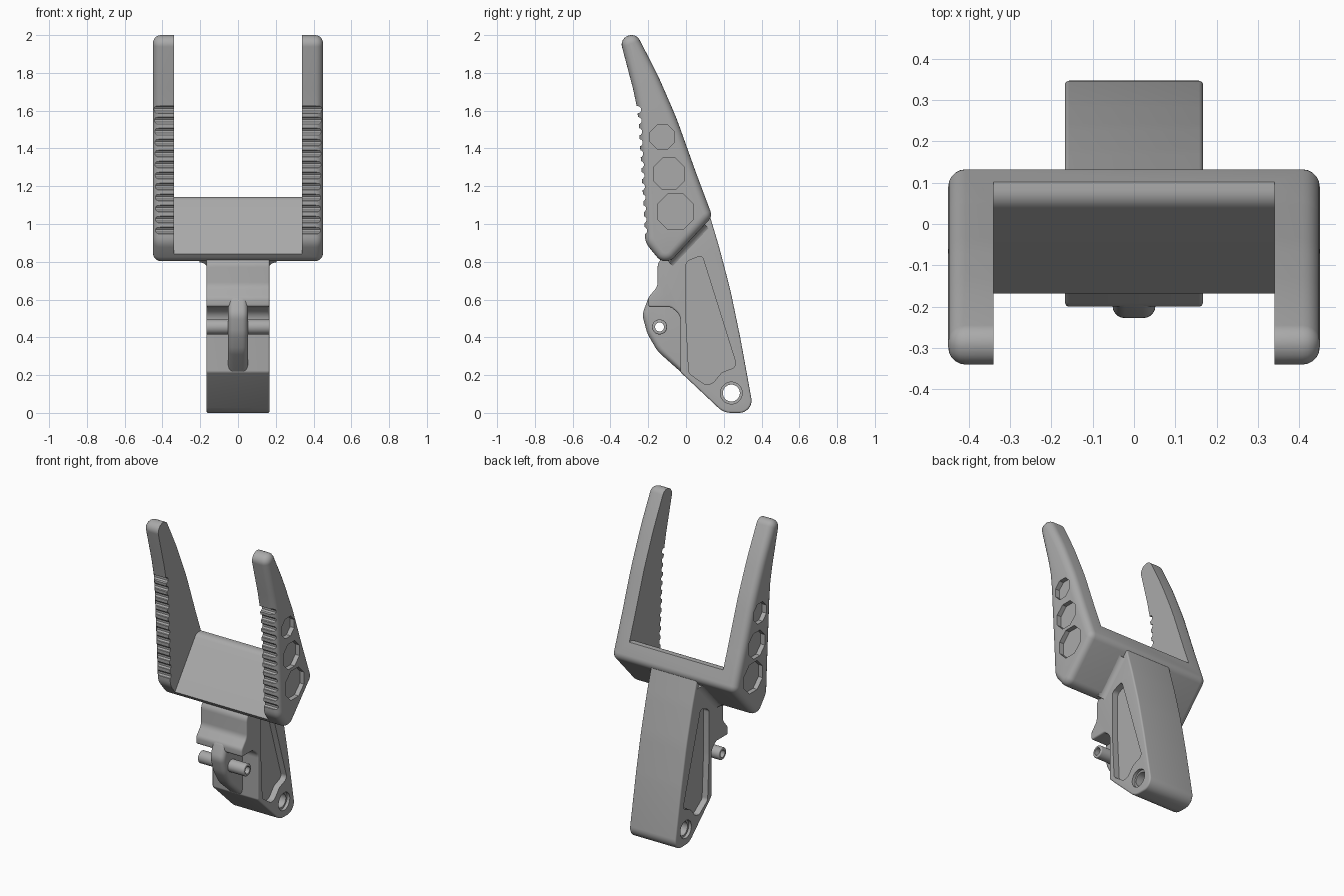
import bpy, bmesh, math
from mathutils import Vector

if "Cube" in bpy.data.objects:
    bpy.data.objects.remove(bpy.data.objects["Cube"], do_unlink=True)

grey = bpy.data.materials.new("plain_grey")
grey.use_nodes = True
grey.diffuse_color = (0.4, 0.4, 0.4, 1)
grey.node_tree.nodes["Principled BSDF"].inputs["Base Color"].default_value = (0.4, 0.4, 0.4, 1)


def rounded(corners):
    """Side profile from (y, z, fillet radius) corners."""
    out = []
    for i, (y, z, r) in enumerate(corners):
        p = Vector((y, z))
        a = Vector(corners[i - 1][:2]) - p
        b = Vector(corners[(i + 1) % len(corners)][:2]) - p
        la, lb = a.length, b.length
        a.normalize()
        b.normalize()
        turn = math.pi - a.angle(b)
        if r == 0 or turn < 0.01:
            out.append(p)
            continue
        cut = min(r * math.tan(turn / 2), la * 0.49, lb * 0.49)
        r = cut / math.tan(turn / 2)
        mid = (a + b).normalized()
        centre = p + mid * (r / math.cos(turn / 2))
        side = Vector((-mid.y, mid.x))
        if side.dot(a) < 0:
            side = -side
        steps = max(2, math.ceil(turn / 0.2))
        for k in range(steps + 1):
            t = turn / 2 - turn * k / steps
            out.append(centre + r * (side * math.sin(t) - mid * math.cos(t)))
    return out


def inset(loop, d):
    """Shrink a closed profile by d."""
    n = len(loop)
    area = sum(loop[i - 1].x * loop[i].y - loop[i].x * loop[i - 1].y for i in range(n))
    s = 1 if area > 0 else -1
    out = []
    for i, p in enumerate(loop):
        e1 = (p - loop[i - 1]).normalized()
        e2 = (loop[(i + 1) % n] - p).normalized()
        m = Vector((-e1.y - e2.y, e1.x + e2.x)).normalized()
        out.append(p + m * (s * d / max(0.5, m.dot(Vector((-e1.y, e1.x))))))
    return out


def prism(name, loop, x0, x1, r=0.0):
    """Extrude a side profile along x, with rounded end edges of radius r."""
    rings = [(x0, 0), (x1, 0)]
    if r:
        arc = [math.pi / 2 * k / 5 for k in range(6)]
        rings = [(x0 + r * (1 - math.sin(t)), r * (1 - math.cos(t))) for t in reversed(arc)]
        rings += [(x1 - r * (1 - math.sin(t)), r * (1 - math.cos(t))) for t in arc]
        rings[0:6] = sorted(rings[0:6])
        rings[6:] = sorted(rings[6:])
    bm = bmesh.new()
    layers = [[bm.verts.new((x, p.x, p.y)) for p in inset(loop, d)] for x, d in rings]
    n = len(loop)
    for lo, hi in zip(layers, layers[1:]):
        for i in range(n):
            bm.faces.new((lo[i - 1], lo[i], hi[i], hi[i - 1]))
    bm.faces.new(layers[0])
    bm.faces.new(layers[-1])
    bmesh.ops.recalc_face_normals(bm, faces=bm.faces)
    me = bpy.data.meshes.new(name)
    bm.to_mesh(me)
    bm.free()
    me.materials.append(grey)
    ob = bpy.data.objects.new(name, me)
    bpy.context.collection.objects.link(ob)
    return ob


def disc(y, z, r, n):
    return [Vector((y + r * math.cos((k + 0.5) * math.tau / n),
                    z + r * math.sin((k + 0.5) * math.tau / n))) for k in range(n)]


def carve(ob, loop, x0, x1):
    """Subtract an extruded profile."""
    cutter = prism("cutter", loop, x0, x1)
    cutter.hide_render = True
    mod = ob.modifiers.new("carve", 'BOOLEAN')
    mod.operation, mod.solver, mod.object = 'DIFFERENCE', 'EXACT', cutter
    bpy.context.view_layer.objects.active = ob
    bpy.ops.object.modifier_apply(modifier=mod.name)
    bpy.data.objects.remove(cutter, do_unlink=True)


def carve_sides(ob, loop, x, depth):
    carve(ob, loop, x - depth, x + 0.1)
    carve(ob, loop, -x - 0.1, -x + depth)


# Fork: full-width body, hollowed between the two prongs to leave a sloping bridge
fork = prism("fork", rounded([
    (-0.35, 1.98, 0.048), (-0.265, 2.012, 0.048), (-0.15, 1.79, 1.5), (-0.05, 1.56, 1.5),
    (0.05, 1.28, 1.5), (0.14, 1.04, 0.05), (-0.11, 0.772, 0.06), (-0.215, 0.9, 0.09),
    (-0.225, 1.1, 1), (-0.255, 1.62, 1)]), -0.45, 0.45, 0.042)
carve(fork, rounded([
    (-0.6, 0.69, 0), (-0.28, 0.69, 0), (0.055, 1.145, 0.05), (0.3, 1.135, 0),
    (0.3, 2.2, 0), (-0.6, 2.2, 0)]), -0.34, 0.34)

# Grip grooves on the front edge of both prongs
for k in range(12):
    t = k / 11
    carve(fork, disc(-0.225 - 0.032 * t, 0.965 + 0.64 * t, 0.02, 10), -0.6, 0.6)

# Faceted pockets on the outer faces of the prongs
for y, z, r in ((-0.125, 1.46, 0.07), (-0.09, 1.265, 0.09), (-0.055, 1.065, 0.103)):
    carve_sides(fork, disc(y, z, r, 8), 0.45, 0.03)

# Handle with side pockets and a pivot hole
handle = prism("handle", rounded([
    (0.09, 1.09, 0), (0.115, 1.08, 0), (0.175, 0.88, 1.5), (0.235, 0.65, 1.5),
    (0.287, 0.40, 1.5), (0.36, 0, 0.098), (0.2, 0, 0.098), (-0.03, 0.216, 0.02),
    (-0.03, 0.52, 0.06), (-0.08, 0.56, 0.03), (-0.2, 0.56, 0.015), (-0.2, 0.61, 0.04),
    (-0.15, 0.67, 0.06), (-0.15, 0.79, 0.06), (-0.1, 0.86, 0)]), -0.167, 0.167, 0.01)
carve_sides(handle, rounded([
    (0, 0.8, 0.03), (0.085, 0.835, 0.02), (0.27, 0.245, 0.03), (0.19, 0.215, 0.04),
    (0.14, 0.155, 0.04), (0.1, 0.15, 0.02), (0.015, 0.21, 0.03), (0, 0.5, 0.5)]), 0.167, 0.04)
carve(handle, disc(0.24, 0.105, 0.045, 24), -0.3, 0.3)
carve_sides(handle, disc(0.24, 0.105, 0.058, 24), 0.167, 0.02)

# Centre fin and the hollow cross pin it carries
fin = prism("centre_fin", rounded([
    (0.02, 0.175, 0), (-0.15, 0.325, 0.15), (-0.205, 0.42, 0.15), (-0.232, 0.52, 0.08),
    (-0.195, 0.62, 0.04), (-0.1, 0.64, 0.04), (0.02, 0.5, 0)]), -0.052, 0.052, 0.03)
pin = prism("cross_pin", disc(-0.14, 0.455, 0.04, 24), -0.167, 0.167, 0.006)
for part in (fin, pin):
    carve(part, disc(-0.14, 0.455, 0.024, 20), -0.3, 0.3)

# Concave fillets where the handle meets the underside of the fork
along = Vector((0, 0.686, 0.728))
down = Vector((0, 0.728, -0.686))
bm = bmesh.new()
for side in (-1, 1):
    rows = []
    for start in (0.0, 0.275):
        base = Vector((side * 0.165, -0.09, 0.797)) + along * start
        sec = [(0, -0.01), (0.04, -0.01)]
        sec += [(0.04 - 0.04 * math.sin(t), 0.04 - 0.04 * math.cos(t))
                for t in (math.pi / 2 * k / 6 for k in range(7))]
        rows.append([bm.verts.new(base + Vector((side * u, 0, 0)) + down * v) for u, v in sec])
    for i in range(len(rows[0])):
        bm.faces.new((rows[0][i - 1], rows[0][i], rows[1][i], rows[1][i - 1]))
    bm.faces.new(rows[0])
    bm.faces.new(rows[1])
bmesh.ops.recalc_face_normals(bm, faces=bm.faces)
mesh = bpy.data.meshes.new("joint_fillets")
bm.to_mesh(mesh)
bm.free()
mesh.materials.append(grey)
fillets = bpy.data.objects.new("joint_fillets", mesh)
bpy.context.collection.objects.link(fillets)

# Smooth shading with crisp edges
bpy.ops.object.select_all(action='DESELECT')
for ob in (fork, handle, fin, pin, fillets):
    ob.select_set(True)
bpy.context.view_layer.objects.active = fork
bpy.ops.object.shade_smooth_by_angle(angle=math.radians(32))
